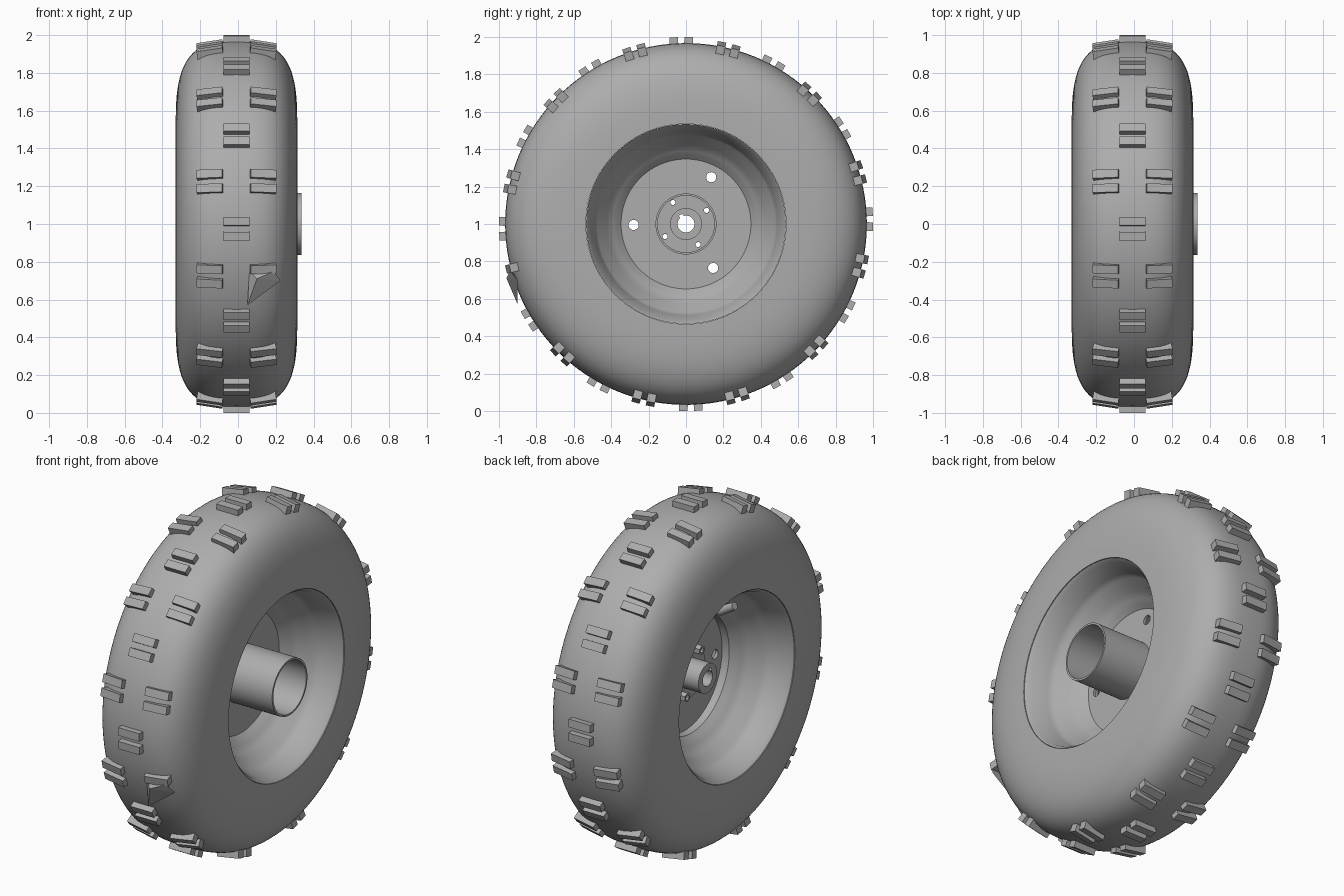
import bpy, bmesh
from math import radians, cos, sin, pi
from mathutils import Matrix, Vector

old = bpy.data.objects.get("Cube")
if old:
    bpy.data.objects.remove(old, do_unlink=True)

MID = -0.008                      # centre plane of the tyre
AXLE = Matrix.Translation((0, 0, 1))
TO_X = Matrix.Rotation(pi / 2, 4, 'Y')

grey = bpy.data.materials.new("plain grey")
grey.use_nodes = True
grey.diffuse_color = (0.42, 0.42, 0.42, 1)
grey.node_tree.nodes["Principled BSDF"].inputs["Base Color"].default_value = grey.diffuse_color


def finish(name, bm, smooth=True):
    bmesh.ops.recalc_face_normals(bm, faces=bm.faces)
    mesh = bpy.data.meshes.new(name)
    bm.to_mesh(mesh)
    bm.free()
    mesh.materials.append(grey)
    obj = bpy.data.objects.new(name, mesh)
    bpy.context.collection.objects.link(obj)
    if smooth:
        bpy.ops.object.select_all(action='DESELECT')
        obj.select_set(True)
        bpy.context.view_layer.objects.active = obj
        bpy.ops.object.shade_smooth_by_angle(angle=radians(35))
    return obj


def lathe(name, profile, steps=96):
    """Spin a closed (x, radius) loop around the axle."""
    bm = bmesh.new()
    vs = [bm.verts.new((x, 0, 1 + r)) for x, r in profile]
    es = [bm.edges.new((vs[i - 1], vs[i])) for i in range(len(vs))]
    bmesh.ops.spin(bm, geom=vs + es, cent=(0, 0, 1), axis=(1, 0, 0),
                   angle=2 * pi, steps=steps)
    bmesh.ops.remove_doubles(bm, verts=bm.verts, dist=0.0005)
    return finish(name, bm)


def ring(name, x0, x1, inner, outer, steps=64):
    return lathe(name, [(x0, inner), (x1, inner), (x1, outer), (x0, outer)], steps)


def rod(bm, x, y, z, radius, length, sides=24):
    """Cylinder along x, placed relative to the axle."""
    bmesh.ops.create_cone(bm, cap_ends=True, segments=sides, radius1=radius,
                          radius2=radius, depth=length,
                          matrix=AXLE @ Matrix.Translation((x, y, z)) @ TO_X)


# Tyre: rounded balloon section
BEAD, WIDEST, TOP, HALF, POWER = 0.535, 0.5, 0.967, 0.322, 3.1
section = []
N = 40
for i in range(N + 1):
    t = pi * i / N
    c, s = cos(t), sin(t)
    x = HALF * abs(c) ** (2 / POWER) * (1 if c > 0 else -1)
    section.append((MID + x, max(BEAD, WIDEST + (TOP - WIDEST) * s ** (2 / POWER))))
lathe("tyre", section, 128)

# Rim: stepped well, mirrored across the centre plane
steps = [(0.318, 0.534), (0.30, 0.518), (0.20, 0.488), (0.165, 0.475), (0.14, 0.44),
         (0.10, 0.425), (0.075, 0.39), (0.05, 0.365), (0.03, 0.345)]
lathe("rim", [(MID + x, r) for x, r in steps] + [(MID - x, r) for x, r in reversed(steps)])

# Centre disc and hub, drilled by shared cutters
disc = ring("wheel_disc", 0.008, 0.024, 0.045, 0.352, 96)
hub = ring("hub", -0.14, 0.034, 0.045, 0.085)
flange = ring("hub_flange", -0.02, 0.010, 0.06, 0.15)

lug_holes = [(0.135, 0.25), (-0.28, -0.005), (0.145, -0.235)]
bolt_holes = [(-0.07, 0.115), (0.11, 0.073), (-0.112, -0.067), (0.065, -0.11)]
bm = bmesh.new()
for y, z in lug_holes:
    rod(bm, 0, y, z, 0.027, 0.2)
for y, z in bolt_holes:
    rod(bm, 0, y, z, 0.014, 0.2, 16)
bmesh.ops.create_cube(bm, size=1, matrix=AXLE @ Matrix.Rotation(radians(30), 4, 'X')
                      @ Matrix.Translation((0, 0, 0.04)) @ Matrix.Diagonal((0.6, 0.022, 0.035, 1)))
cutter = finish("drill_cutter", bm, False)
cutter.hide_render = True
for part in (disc, hub, flange):
    mod = part.modifiers.new("drill", 'BOOLEAN')
    mod.operation = 'DIFFERENCE'
    mod.solver = 'EXACT'
    mod.object = cutter
    bpy.context.view_layer.objects.active = part
    bpy.ops.object.modifier_apply(modifier=mod.name)
bpy.data.objects.remove(cutter, do_unlink=True)

# Axle tube on the left side
ring("axle_tube", 0.02, 0.335, 0.152, 0.163)

# Nut collars behind the bolt holes
for i, (y, z) in enumerate(bolt_holes):
    collar = ring(f"bolt_collar_{i + 1}", -0.055, -0.018, 0.015, 0.027, 6)
    collar.location = (0, y, z)

# Valve stem in the rim well
bm = bmesh.new()
bmesh.ops.create_cone(bm, cap_ends=True, segments=20, radius1=0.026, radius2=0.022, depth=0.11,
                      matrix=AXLE @ Matrix.Translation((-0.11, -0.225, 0.315))
                      @ Matrix.Rotation(radians(-60), 4, 'Y'))
finish("valve_stem", bm)

# Tread: paired bars, one centre row and two staggered side rows
TWIST, GAP = 1.5, 2.3
bm = bmesh.new()
for k in range(12):
    for side in (-1, 0, 1):
        middle = 30 * k + TWIST + (15 if side else 0)
        for half in (-1, 1):
            if side == 1 and k == 3 and half == 1:
                continue          # this bar is torn
            spin = Matrix.Rotation(radians(middle + half * GAP), 4, 'X')
            height = 0.957 if side else 0.975
            bmesh.ops.create_cube(bm, size=1, matrix=AXLE @ spin
                                  @ Matrix.Translation((MID + side * 0.14, 0, height))
                                  @ Matrix.Rotation(radians(9 * side), 4, 'Y')
                                  @ Matrix.Diagonal((0.138, 0.046, 0.05, 1)))
finish("tread_bars", bm, False)

# Torn tread bar
bm = bmesh.new()
tips = [(0.225, -0.90, 0.70), (0.05, -0.90, 0.57), (0.06, -0.93, 0.75),
        (0.10, -0.96, 0.71), (0.19, -0.94, 0.75)]
bmesh.ops.convex_hull(bm, input=[bm.verts.new(Vector(p)) for p in tips])
finish("torn_tread_bar", bm, False)
